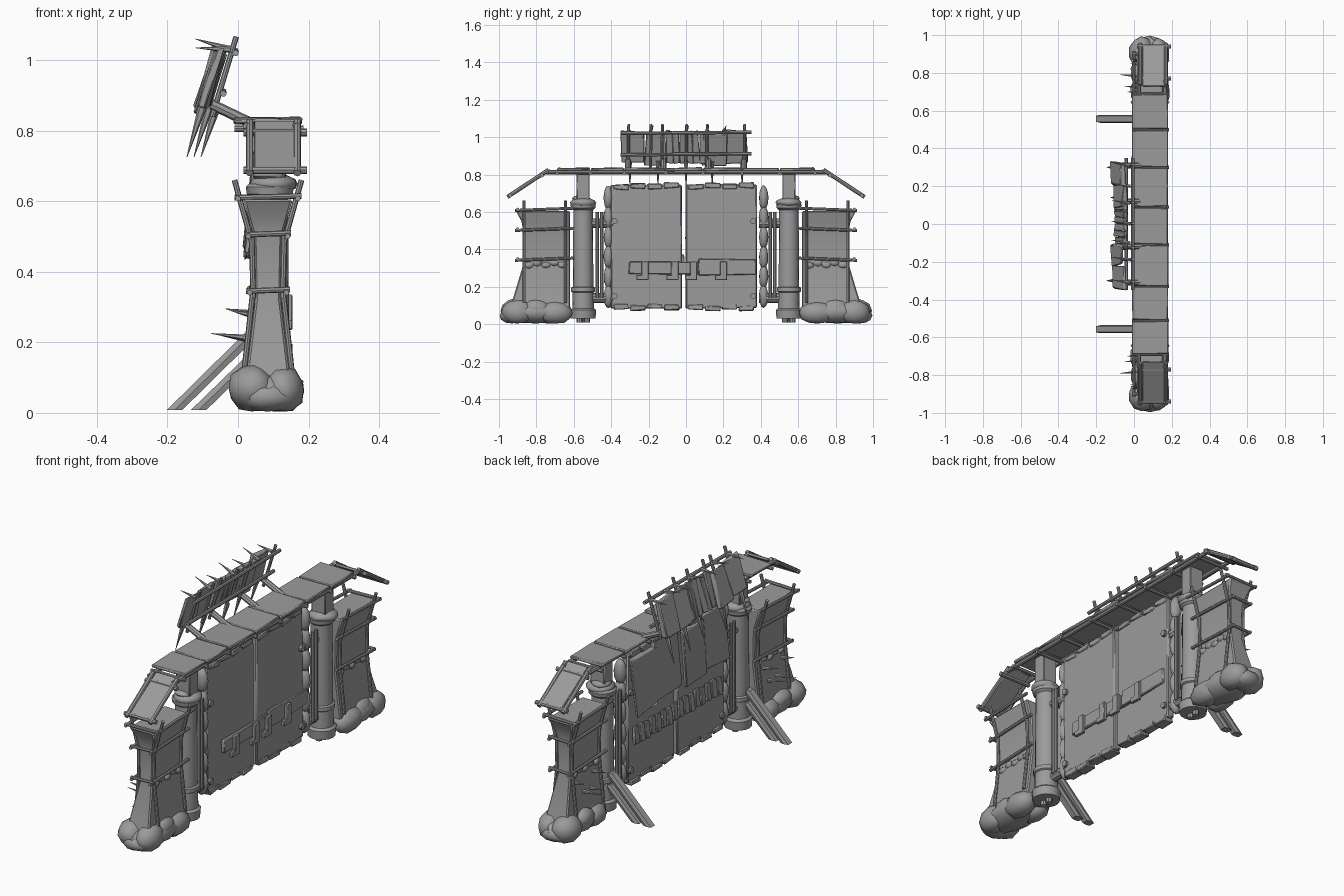
import bpy, bmesh, random
from math import pi, sin, cos
from mathutils import Vector, Matrix

random.seed(4)
if "Cube" in bpy.data.objects:
    bpy.data.objects.remove(bpy.data.objects["Cube"])

grey = bpy.data.materials.new("plain grey")
grey.use_nodes = True
COL = (0.33, 0.33, 0.33, 1)
grey.diffuse_color = COL
grey.node_tree.nodes["Principled BSDF"].inputs["Base Color"].default_value = COL


def finish(name, bm, angle=0.6, bevel=0):
    bmesh.ops.recalc_face_normals(bm, faces=bm.faces)
    me = bpy.data.meshes.new(name)
    bm.to_mesh(me)
    bm.free()
    me.materials.append(grey)
    me.shade_smooth()
    me.set_sharp_from_angle(angle=angle)
    ob = bpy.data.objects.new(name, me)
    bpy.context.scene.collection.objects.link(ob)
    if bevel:
        mod = ob.modifiers.new("Bevel", 'BEVEL')
        mod.width, mod.segments = bevel, 1
    return ob


def bars(name, ends, r, r2=None, n=8):
    """Straight poles or tapered spikes between pairs of points."""
    bm = bmesh.new()
    for p, q in ends:
        p, q = Vector(p), Vector(q)
        d = q - p
        m = Matrix.Translation((p + q) / 2) @ d.to_track_quat('Z', 'Y').to_matrix().to_4x4()
        bmesh.ops.create_cone(bm, cap_ends=True, segments=n, radius1=r,
                              radius2=r if r2 is None else r2, depth=d.length, matrix=m)
    return finish(name, bm)


def boxes(name, items, bevel=0.004, jitter=0):
    """Boxes given as (centre, size, tilt about y, tilt about x)."""
    bm = bmesh.new()
    for c, s, ry, rx in items:
        m = (Matrix.Translation(c) @ Matrix.Rotation(ry, 4, 'Y') @ Matrix.Rotation(rx, 4, 'X')
             @ Matrix.Diagonal((*s, 1)))
        vs = bmesh.ops.create_cube(bm, size=1, matrix=m)["verts"]
        for v in vs:
            v.co += Vector([random.uniform(-jitter, jitter) for _ in range(3)])
    return finish(name, bm, bevel=bevel)


def rocks(name, items, rough=0.1, sub=2):
    bm = bmesh.new()
    for c, s in items:
        c = Vector(c)
        m = Matrix.Translation(c) @ Matrix.Diagonal((*s, 1))
        for v in bmesh.ops.create_icosphere(bm, subdivisions=sub, radius=1, matrix=m)["verts"]:
            v.co = c + (v.co - c) * random.uniform(1 - rough, 1 + rough * 0.3)
            v.co.z = max(v.co.z, 0.004)
    return finish(name, bm, angle=0.9)


def lathe(name, cx, cy, profile, n=16):
    bm = bmesh.new()
    rings = [[bm.verts.new((cx + r * cos(2 * pi * i / n), cy + r * sin(2 * pi * i / n), z))
              for i in range(n)] for r, z in profile]
    for a, b in zip(rings, rings[1:]):
        for i in range(n):
            bm.faces.new((a[i], a[(i + 1) % n], b[(i + 1) % n], b[i]))
    bm.faces.new(rings[0])
    bm.faces.new(rings[-1])
    return finish(name, bm)


MID = 0.085
for s, side in ((1, "back"), (-1, "front")):
    # Round tower post with plinth, ring and lumpy collar
    lathe(side + "_tower", 0.09, s * 0.55,
          [(0.066, 0.03), (0.07, 0.075), (0.058, 0.085), (0.056, 0.17), (0.064, 0.175), (0.064, 0.195),
           (0.055, 0.2), (0.052, 0.61), (0.065, 0.62), (0.068, 0.64), (0.058, 0.65)])
    rocks(side + "_tower_collar", [((0.1, s * 0.55, 0.65), (0.072, 0.073, 0.028)),
                                   ((0.09, s * 0.56, 0.672), (0.05, 0.05, 0.02))], 0.08)
    bars(side + "_tower_pegs", [((0.09, s * y, 0.008), (0.09, s * y, 0.05)) for y in (0.53, 0.57)], 0.016)
    boxes(side + "_roof_post", [((0.095, s * 0.55, 0.74), (0.08, 0.07, 0.16), 0, 0)])

    # Slanting props
    ends = []
    bm = bmesh.new()
    for x0, x1, h in ((-0.18, 0.04, 0.225), (-0.112, 0.05, 0.165)):
        ring = [[bm.verts.new((x + dx, s * (0.557 + dy), z)) for dx, dy in
                 ((-0.022, -0.016), (0, -0.021), (0.022, -0.016), (0.022, 0.016), (0, 0.021), (-0.022, 0.016))]
                for x, z in ((x0, 0.008), (x1, h))]
        for i in range(6):
            j = (i + 1) % 6
            bm.faces.new((ring[0][i], ring[0][j], ring[1][j], ring[1][i]))
        bm.faces.new(ring[0])
        bm.faces.new(ring[1])
    finish(side + "_props", bm)

    # Waisted side wall
    bm = bmesh.new()
    rings = [[bm.verts.new((MID + sx * w, s * y, z)) for sx, y in ((-1, a), (1, a), (1, b), (-1, b))]
             for z, a, b, w in ((0.04, 0.62, 0.95, 0.075), (0.12, 0.62, 0.93, 0.06), (0.32, 0.62, 0.87, 0.036),
                                (0.5, 0.62, 0.87, 0.04), (0.55, 0.62, 0.88, 0.055), (0.605, 0.62, 0.91, 0.07))]
    for a, b in zip(rings, rings[1:]):
        for i in range(4):
            bm.faces.new((a[i], a[(i + 1) % 4], b[(i + 1) % 4], b[i]))
    bm.faces.new(rings[0])
    bm.faces.new(rings[-1])
    finish(side + "_side_wall", bm, bevel=0.006)

    # Pole lattice hugging both faces of the side wall
    poles = []
    for f in (-1, 1):
        for y in (0.645, 0.865):
            path = [(0.068, 0.13), (0.042, 0.34), (0.046, 0.5), (0.095, 0.65)]
            for (w, z), (w2, z2) in zip(path, path[1:]):
                poles.append(((MID + f * w, s * y, z - 0.015), (MID + f * w2, s * y, z2 + 0.01)))
        for w, z in ((0.085, 0.612), (0.056, 0.505), (0.052, 0.345)):
            poles.append(((MID + f * w, s * 0.6, z + 0.008), (MID + f * w, s * 0.915, z - 0.004)))
    for w, z in ((0.095, 0.61), (0.065, 0.505), (0.062, 0.345)):
        poles.append(((MID - w, s * 0.9, z), (MID + w, s * 0.9, z + 0.005)))
    bars(side + "_lattice", poles, 0.008)
    for x in (0.03, 0.14):
        rocks(side + "_wall_stones", [((MID + (x - MID) * 0.65, s * (0.66 + 0.045 * i), 0.315 + 0.012 * (i % 2)),
                                       (0.014, 0.03, 0.02)) for i in range(5)], 0.15, 1)
    # Thorns on the outer face
    bars(side + "_wall_thorns", [((0.05, s * y, z), (x, s * (y + 0.01), z + 0.015)) for y, z, x in
         ((0.69, 0.28, -0.035), (0.78, 0.21, -0.075), (0.72, 0.205, -0.05), (0.84, 0.275, -0.02))],
         0.011, 0.001, 6)
    # Boulder heap
    rocks(side + "_boulders", [((x, s * y, z), r) for x, y, z, r in (
        (0.085, 0.8, 0.065, (0.1, 0.19, 0.068)), (0.04, 0.91, 0.07, (0.07, 0.085, 0.07)),
        (0.13, 0.9, 0.065, (0.06, 0.09, 0.068)), (0.085, 0.93, 0.045, (0.08, 0.07, 0.045)),
        (0.13, 0.7, 0.06, (0.06, 0.1, 0.065)), (0.04, 0.7, 0.06, (0.06, 0.09, 0.06)),
        (0.13, 0.8, 0.085, (0.05, 0.08, 0.05)), (0.03, 0.8, 0.085, (0.05, 0.08, 0.05)))], 0.09)

    # Hinge post of rough stones, rods and arms
    rocks(side + "_hinge_post", [((MID, s * 0.415, 0.15 + i * 0.105), (0.034, 0.026, 0.068))
                                 for i in range(6)], 0.08)
    bars(side + "_hinge_rods", [((x, s * y, 0.14), (x, s * y, 0.6)) for x in (0.06, 0.11) for y in (0.45, 0.475)], 0.009)
    bars(side + "_hinge_arms", [((MID, s * 0.39, z), (MID, s * 0.53, z)) for z in (0.14, 0.54)], 0.026, n=10)

    # Door leaf, with bolts, edge plates and hide on the outer face
    yc = s * 0.2 - 0.012
    boxes(side + "_door", [((MID, yc, 0.415), (0.04, 0.38, 0.66), 0, 0)], 0.006, 0.003)
    bars(side + "_door_bolts", [((0.055, yc + s * 0.17, z), (0.12, yc + s * 0.17, z)) for z in (0.15, 0.55)], 0.016, n=10)
    boxes(side + "_door_edge_plates", [((MID, yc + (i - 1.5) * 0.09, z + random.uniform(-0.006, 0.006)),
          (0.052, 0.08, 0.028), 0, 0) for i in range(4) for z in (0.09, 0.738)], 0.004, 0.004)
    boxes(side + "_door_hide", [((0.045, yc + (i - 0.5) * 0.18, 0.6 - 0.02 * i), (0.016, 0.185, 0.28), 0.1, 0)
                                for i in range(2)], 0.004, 0.012)

    # Sloping eave with its rods
    boxes(side + "_eave", [((0.108, s * 0.835, 0.756), (0.125, 0.255, 0.014), 0, -s * 0.56)], 0.003)
    bars(side + "_eave_rods", [((x, s * 0.735, 0.825), (x, s * 0.955, 0.68)) for x in (0.033, 0.168)]
         + [((0.015, s * y, z), (0.195, s * y, z)) for y, z in ((0.94, 0.688), (0.77, 0.795))], 0.011)

# Latch bar with hooked brackets on the inner face
boxes("latch_bar", [((0.125, -0.12, 0.3), (0.02, 0.37, 0.07), 0, 0),
                    ((0.127, 0.22, 0.305), (0.02, 0.31, 0.085), 0, 0)], 0.004, 0.004)
boxes("latch_hooks", [b for y in (-0.22, -0.06, 0.04, 0.2) for b in
      (((0.145, y, 0.285), (0.018, 0.038, 0.1), 0, 0), ((0.145, y - 0.02, 0.25), (0.018, 0.05, 0.028), 0, 0))], 0.003)

# Row of slats across the outer face of the doors
boxes("door_slats", [((0.05, -0.34 + i * 0.045, 0.325 + random.uniform(-0.005, 0.005)), (0.016, 0.036, 0.085),
                      0.15, 0.1) for i in range(16)], 0.003, 0.002)

# Flat roof of overlapping boards on two long rails
cuts = (-0.69, -0.51, -0.33, -0.11, 0.09, 0.3, 0.5, 0.69)
boxes("roof_boards", [((MID, (a + b) / 2, 0.828), (0.19, b - a - 0.006, 0.016), 0, random.uniform(-0.02, 0.02))
                      for a, b in zip(cuts, cuts[1:])], 0.004, 0.003)
bars("roof_rails", [((x, -0.76, 0.812), (x, 0.76, 0.812)) for x in (0.025, 0.165)], 0.011)
bars("roof_crossbars", [((-0.01, y, 0.806), (0.185, y, 0.806)) for y in cuts], 0.009)


# Leaning screen above the roof; the lean follows this line
def lean(z, off=0.0):
    return -0.095 + (z - 0.86) * 0.3 + off


boards = [(-0.285, 0.12, 0.945), (-0.165, 0.11, 0.94), (0.15, 0.13, 0.94), (0.27, 0.12, 0.945)]
boxes("screen_hides", [((lean(z, -0.004 - 0.012 * (i % 2)), y, z), (0.022, w, 0.18), 0.29, 0)
                       for i, (y, w, z) in enumerate(boards)], 0.005, 0.01)
boxes("screen_slats", [((lean(0.945), -0.09 + i * 0.036, 0.945), (0.022, 0.034, 0.175), 0.29, 0.03)
                       for i in range(6)], 0.003, 0.005)
bars("screen_uprights", [((lean(0.84, 0.028), y, 0.84), (lean(1.067, 0.028), y + 0.004, 1.067))
                         for y in (-0.31, -0.19, -0.13, 0, 0.11, 0.31)], 0.008)
bars("screen_rails", [((lean(z, 0.04), -0.35, z), (lean(z, 0.04), 0.35, z + 0.006)) for z in (0.905, 1.02)], 0.009)
bars("screen_braces", [((-0.075, y, 0.875), (0.04, y, 0.82)) for y in (-0.31, -0.12, 0.12, 0.31)], 0.015)

# Thorns along the top and bottom of the screen
bars("screen_top_thorns", [((-0.02, y, 1.03), (-0.12, y + 0.015, 1.035 + 0.025 * (i % 2)))
                           for i, y in enumerate((-0.31, -0.19, -0.1, 0, 0.11, 0.2, 0.31))], 0.01, 0.001, 6)
bars("screen_bottom_thorns", [((x, y, 0.87), (x - 0.045, y, 0.725)) for x, y in
                              ((-0.1, -0.3), (-0.08, -0.15), (-0.06, 0.0), (-0.08, 0.14), (-0.1, 0.3))],
     0.013, 0.001, 6)
